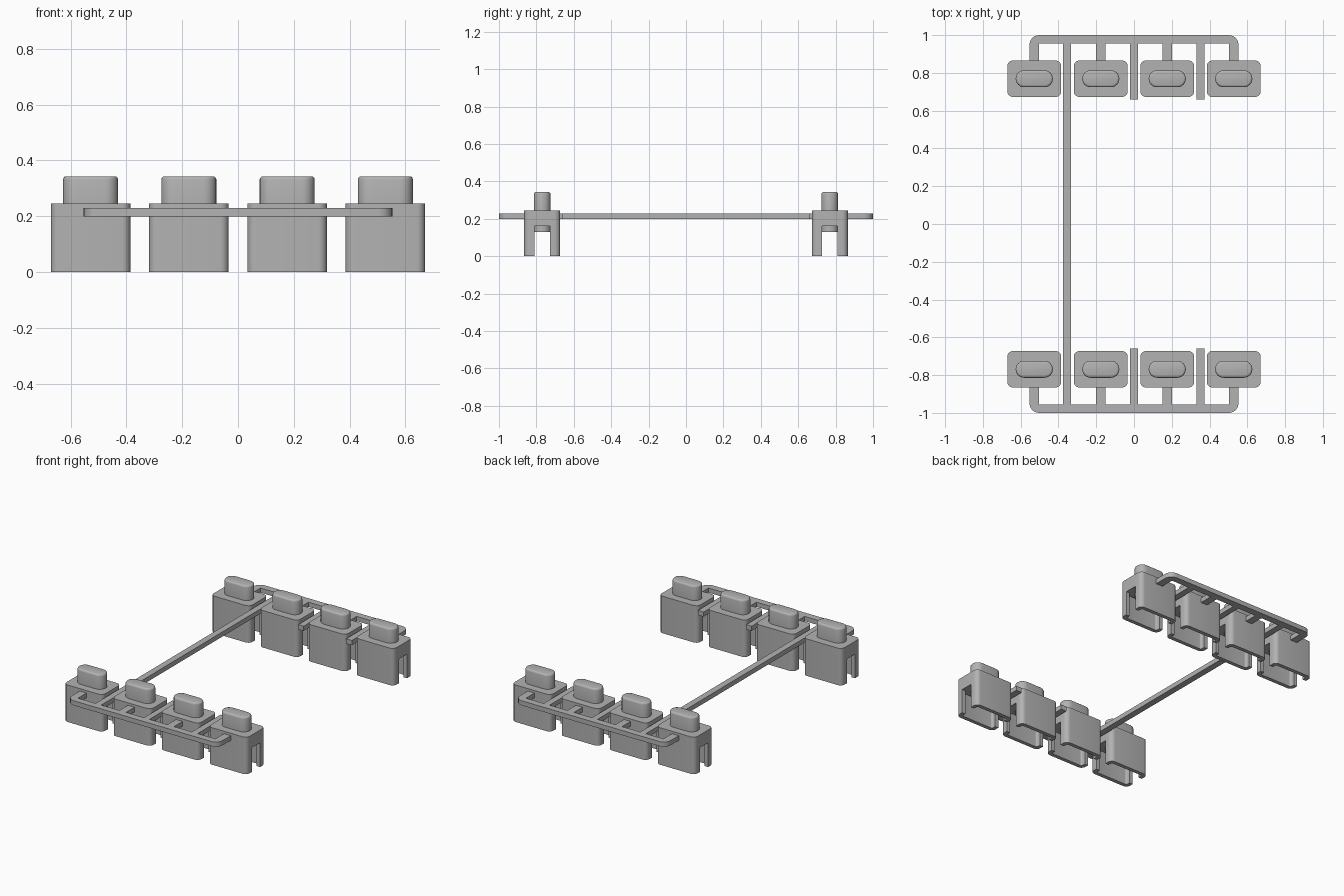
import bpy, bmesh, math
from mathutils import Vector

if "Cube" in bpy.data.objects:
    bpy.data.objects.remove(bpy.data.objects["Cube"])

grey = bpy.data.materials.new("plain grey")
grey.use_nodes = True
GREY = (0.45, 0.45, 0.45, 1)
grey.diffuse_color = GREY
grey.node_tree.nodes["Principled BSDF"].inputs["Base Color"].default_value = GREY


def rounded(points, steps=6):
    """Outline from (x, y, radius) corners, each rounded by its radius."""
    out = []
    for i, (x, y, r) in enumerate(points):
        p = Vector((x, y))
        if r == 0:
            out.append(p)
            continue
        a = (Vector(points[i - 1][:2]) - p).normalized()
        b = (Vector(points[(i + 1) % len(points)][:2]) - p).normalized()
        for k in range(steps + 1):
            t = k / steps * math.pi / 2
            out.append(p + r * (a * (1 - math.sin(t)) + b * (1 - math.cos(t))))
    return out


def rect(w, d, r):
    return rounded([(-w/2, -d/2, r), (w/2, -d/2, r), (w/2, d/2, r), (-w/2, d/2, r)])


def prism(name, outline, z0, z1, fillet=0, open_at_y0=False):
    bm = bmesh.new()
    base = bm.faces.new([bm.verts.new((p.x, p.y, z0)) for p in outline])
    ext = bmesh.ops.extrude_face_region(bm, geom=[base], use_keep_orig=True)["geom"]
    tops = [v for v in ext if isinstance(v, bmesh.types.BMVert)]
    bmesh.ops.translate(bm, verts=tops, vec=(0, 0, z1 - z0))
    bmesh.ops.remove_doubles(bm, verts=bm.verts, dist=1e-5)
    bmesh.ops.recalc_face_normals(bm, faces=bm.faces)
    if fillet:
        rim = [e for e in bm.edges if all(v.co.z > z1 - 1e-5 for v in e.verts)]
        bmesh.ops.bevel(bm, geom=rim, offset=fillet, segments=3, profile=0.5, affect="EDGES")
    if open_at_y0:
        ends = [f for f in bm.faces if all(abs(v.co.y) < 1e-5 for v in f.verts)]
        bmesh.ops.delete(bm, geom=ends, context="FACES")
    mesh = bpy.data.meshes.new(name)
    bm.to_mesh(mesh)
    bm.free()
    mesh.materials.append(grey)
    ob = bpy.data.objects.new(name, mesh)
    bpy.context.collection.objects.link(ob)
    return ob


def select(ob):
    bpy.ops.object.select_all(action="DESELECT")
    ob.select_set(True)
    bpy.context.view_layer.objects.active = ob


def combine(ob, other, operation):
    mod = ob.modifiers.new(operation, "BOOLEAN")
    mod.object, mod.operation, mod.solver = other, operation, "EXACT"
    select(ob)
    bpy.ops.object.modifier_apply(modifier=mod.name)
    bpy.data.objects.remove(other)


# Key cap: rounded block, open slot between two hollow legs, and a raised button
CAP_X, CAP_Y = 0.176, 0.769
cap = prism("key_cap", rect(0.285, 0.193, 0.03), 0, 0.245)
combine(cap, prism("slot", rect(0.4, 0.084, 0), -0.1, 0.16), "DIFFERENCE")
combine(cap, prism("pocket", rect(0.235, 0.143, 0.012), -0.1, 0.16), "DIFFERENCE")
combine(cap, prism("button", rect(0.197, 0.09, 0.0449), 0.13, 0.343, 0.012), "UNION")
select(cap)
bpy.ops.object.shade_smooth_by_angle(angle=math.radians(35))

# Two rows of four caps share one mesh
first = True
for side, row in ((1, "back"), (-1, "front")):
    for i, n in enumerate((-3, -1, 1, 3)):
        ob = cap if first else cap.copy()
        if not first:
            bpy.context.collection.objects.link(ob)
        first = False
        ob.name = f"{row}_key_cap_{i + 1}"
        ob.location = (n * CAP_X, side * CAP_Y, 0)

# Connecting frame: comb-shaped bar with branches, free tabs and one long rod
INNER, EDGE = 0.955, 0.553
corners = [(-EDGE, 1, 0.05), (-EDGE, 0.862, 0), (-0.503, 0.862, 0), (-0.503, INNER, 0)]
teeth = [(-0.354, 0.021, 0), (-CAP_X, 0.024, 0.862), (0, 0.02, 0.658),
         (CAP_X, 0.024, 0.862), (0.352, 0.021, 0.658)]
for x, h, end in teeth:
    corners += [(x - h, INNER, 0), (x - h, end, 0), (x + h, end, 0), (x + h, INNER, 0)]
corners += [(0.503, INNER, 0), (0.503, 0.862, 0), (EDGE, 0.862, 0), (EDGE, 1, 0.05)]
frame = prism("connecting_frame", rounded(corners), 0.198, 0.229, open_at_y0=True)
mirror = frame.modifiers.new("mirror", "MIRROR")
mirror.use_axis = (False, True, False)
select(frame)
bpy.ops.object.modifier_apply(modifier=mirror.name)
bpy.ops.object.shade_smooth_by_angle(angle=math.radians(35))
